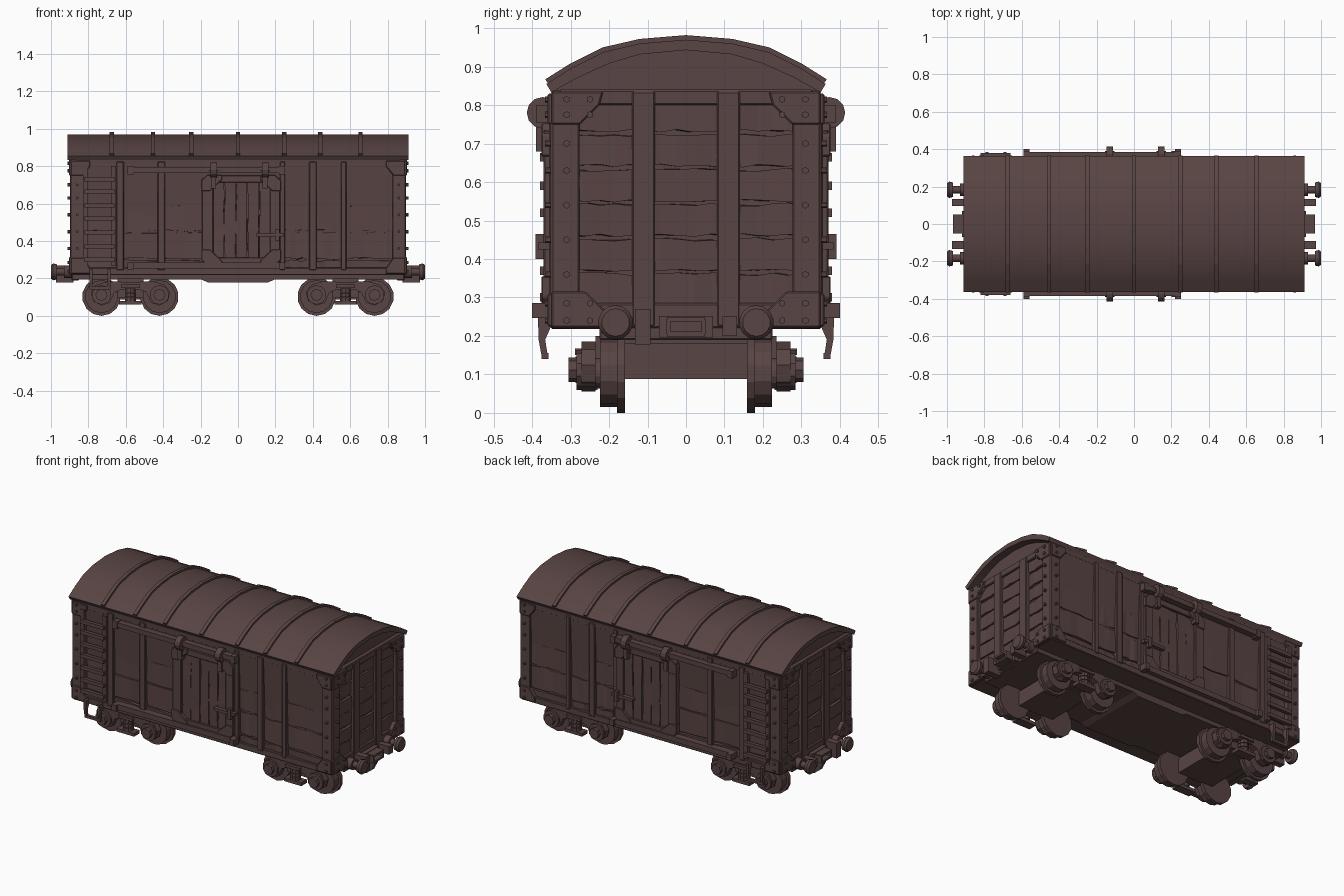
import bpy, bmesh, math, random
from mathutils import Matrix, Vector

if "Cube" in bpy.data.objects:
    bpy.data.objects.remove(bpy.data.objects["Cube"])

random.seed(4)
brown = bpy.data.materials.new("dark_brown")
brown.diffuse_color = (0.098, 0.058, 0.056, 1)
brown.use_nodes = True
brown.node_tree.nodes["Principled BSDF"].inputs["Base Color"].default_value = brown.diffuse_color
parts = []


class Part:
    """Collects simple shapes in one mesh; mirrored with a modifier."""
    def __init__(self, name, mirror="", bevel=0, smooth=False):
        self.bm = bmesh.new()
        self.name, self.mirror, self.bevel, self.smooth = name, mirror, bevel, smooth
        parts.append(self)

    def box(self, x0, x1, y0, y1, z0, z1):
        m = Matrix.Translation(((x0 + x1) / 2, (y0 + y1) / 2, (z0 + z1) / 2))
        m = m @ Matrix.Diagonal((x1 - x0, y1 - y0, z1 - z0, 1))
        bmesh.ops.create_cube(self.bm, size=1, matrix=m)

    def loft(self, rings):
        rings = [[self.bm.verts.new(c) for c in r] for r in rings]
        self.bm.faces.new(rings[0])
        self.bm.faces.new(rings[-1][::-1])
        for a, b in zip(rings, rings[1:]):
            for i in range(len(a)):
                j = (i + 1) % len(a)
                self.bm.faces.new((a[i], b[i], b[j], a[j]))

    def prism(self, axis, pts, lo, hi):
        self.loft([[tuple(p[:axis]) + (t,) + tuple(p[axis:]) for p in pts] for t in (lo, hi)])

    def plank(self, dims, length, depth, wob=0.006, n=5):
        """Board with wavy long edges; length and depth are axis numbers."""
        ends, wide, rings = (dims[0::2], dims[1::2]), 3 - length - depth, []
        for i in range(n + 1):
            ring = []
            for d, w in ((0, 0), (1, 0), (1, 1), (0, 1)):
                c = [0, 0, 0]
                c[length] = ends[0][length] + (ends[1][length] - ends[0][length]) * i / n
                c[depth] = ends[d][depth] + random.uniform(-wob, wob) * 0.6
                c[wide] = ends[w][wide] + random.uniform(-wob, wob)
                ring.append(c)
            rings.append(ring)
        self.loft(rings)

    def cyl(self, axis, c, lo, hi, r, n=12, r2=None):
        """Cylinder along an axis; c holds the two other coordinates."""
        pos = list(c)
        pos.insert(axis, (lo + hi) / 2)
        d = Vector([1.0 if i == axis else 0.0 for i in range(3)])
        rot = d.to_track_quat('Z', 'Y').to_matrix().to_4x4()
        bmesh.ops.create_cone(self.bm, cap_ends=True, segments=n, radius1=r, depth=hi - lo,
                              radius2=r if r2 is None else r2, matrix=Matrix.Translation(pos) @ rot)

    def done(self):
        bmesh.ops.recalc_face_normals(self.bm, faces=self.bm.faces[:])
        me = bpy.data.meshes.new(self.name)
        self.bm.to_mesh(me)
        self.bm.free()
        me.materials.append(brown)
        ob = bpy.data.objects.new(self.name, me)
        bpy.context.collection.objects.link(ob)
        if self.smooth:
            bpy.context.view_layer.objects.active = ob
            ob.select_set(True)
            bpy.ops.object.shade_smooth_by_angle(angle=math.radians(35))
            ob.select_set(False)
        if self.bevel:
            b = ob.modifiers.new("bevel", 'BEVEL')
            b.width, b.segments, b.limit_method = self.bevel, 1, 'ANGLE'
        if self.mirror:
            m = ob.modifiers.new("mirror", 'MIRROR')
            m.use_axis = ("X" in self.mirror, "Y" in self.mirror, False)
            m.use_mirror_merge = False


# Arched roof shell, ribs and body core with arched ends
half_out = [(.363, .855), (.30, .895), (.215, .938), (.12, .96), (0, .97)]
half_in = [(.350, .833), (.28, .872), (.20, .908), (.12, .932), (0, .943)]


def arc(half, dz=0.0):
    return [(y, z + dz) for y, z in half] + [(-y, z + dz) for y, z in half[-2::-1]]


Part("roof", smooth=True).prism(0, arc(half_out) + arc(half_in)[::-1], -.912, .912)
p = Part("roof_ribs")
for x in (-.675, -.455, -.25, 0, .247, .44, .655):
    rib = arc([(y * 1.008, z + .012) for y, z in half_out]) + arc(half_in, .012)[::-1]
    p.prism(0, rib, x - .011, x + .011)
Part("body_core").prism(0, [(-.322, .22), (.322, .22)] + arc(half_in, .004), -.865, .865)
# Underframe with a belly in the middle
p = Part("underframe")
p.box(-.88, .88, -.225, .225, .193, .23)
p.box(-.885, .885, -.343, .343, .218, .25)
p.prism(1, [(-.24, .215), (-.16, .178), (.16, .178), (.24, .215)], -.225, .225)
# Wall planks on sides and ends
p = Part("side_planks", "Y")
rows = (.245, .30, .45, .59, .72, .815)
for a, b in ((-.85, -.41), (-.41, .25), (.25, .40), (.40, .57), (.57, .85)):
    for z0, z1 in zip(rows, rows[1:]):
        j = random.uniform(-.004, .004)
        p.plank((a, b, -.338 + j, -.31, z0 + .006, z1 - .005), 0, 1)
p = Part("end_planks", "X")
for a, b in ((-.30, -.11), (-.11, .11), (.11, .30)):
    for i in range(6):
        z, j = .275 + i * .0905, random.uniform(-.004, .004)
        p.plank((.84, .877 + j, a, b, z + .005, z + .086), 1, 0, .005)
# Side frame: posts, rails, corner plates
p = Part("side_posts", "Y", .004)
for x, w in ((-.63, .02), (-.41, .02), (.238, .014), (.40, .02), (.565, .015)):
    p.box(x - w, x + w, -.356, -.31, .245, .825)
p.box(-.89, .89, -.352, -.31, .218, .258)
p.box(-.89, .89, -.349, -.31, .80, .838)
p = Part("side_corner_posts", "XY", .004)
p.box(.825, .893, -.352, -.31, .22, .83)
p.prism(1, [(.893, .225), (.79, .225), (.79, .255), (.83, .31), (.893, .31)], -.36, -.32)
p.prism(1, [(.893, .83), (.79, .83), (.79, .80), (.83, .75), (.893, .75)], -.36, -.32)
# End frame: corner posts, middle posts, gussets, beams
p = Part("end_posts", "XY", .004)
p.box(.84, .897, -.35, -.277, .22, .83)
p.box(.85, .895, -.14, -.08, .225, .835)
p.prism(0, [(-.35, .222), (-.21, .222), (-.21, .265), (-.26, .315), (-.35, .315)], .86, .904)
p.prism(0, [(-.35, .835), (-.215, .835), (-.225, .80), (-.275, .75), (-.35, .75)], .86, .904)
p = Part("end_beams", "X", .004)
p.box(.85, .89, -.33, .33, .80, .84)
p.box(.85, .893, -.33, .33, .22, .285)
p.box(.85, .89, -.225, .225, .19, .24)
# Rivets on posts
p = Part("rivets", "XY")
for z in (.24, .285, .36, .45, .54, .63, .70, .775, .815):
    p.cyl(1, (.86, z), -.367, -.345, .008, 6)
    p.cyl(0, (-.31, z), .89, .912, .009, 6)
    if z in (.24, .285, .775, .815):
        p.cyl(0, (-.25, z), .89, .912, .009, 6)
# Sliding door with vertical boards, frame, latch
p = Part("door_boards", "Y")
for i in range(5):
    x = -.135 + i * .062
    p.plank((x + .002, x + .060, -.356 - random.uniform(0, .005), -.32, .30, .72), 2, 1, .003)
p = Part("door_frame", "Y", .003)
for a, b in ((-.192, -.132), (.172, .225)):
    p.box(a, b, -.37, -.32, .30, .735)
for a, b in ((.272, .312), (.712, .75)):
    p.box(-.17, .20, -.37, -.32, a, b)
for s, x in ((1, -.196), (-1, .229)):
    for t, z in ((1, .27), (-1, .752)):
        p.prism(1, [(x + s * a, z + t * b) for a, b in ((.03, 0), (.11, 0), (.11, .025),
                    (.045, .085), (0, .085), (0, .03))], -.376, -.34)
p = Part("door_latch", "Y")
p.box(.10, .245, -.384, -.345, .425, .443)
p.box(.20, .222, -.391, -.345, .40, .465)
# Door rails and rollers
p = Part("door_rails", "Y")
p.box(-.58, .24, -.385, -.33, .765, .795)
p.box(-.59, .24, -.382, -.33, .252, .285)
for x in (-.575, .235):
    p.box(x - .015, x + .015, -.39, -.33, .755, .80)
    p.box(x - .015, x + .015, -.40, -.33, .247, .285)
p = Part("door_rollers", "Y")
for x in (-.13, .145):
    p.cyl(0, (-.373, .78), x - .018, x + .018, .041)
    p.cyl(0, (-.373, .78), x - .026, x + .026, .016, 8)
    p.box(x - .013, x + .013, -.39, -.34, .68, .77)
# Ladder and foot stirrup at the left corner of both sides
p = Part("ladder", "Y")
for x in (-.815, -.665):
    p.box(x - .013, x + .013, -.366, -.32, .27, .80)
for z in (.30, .37, .445, .52, .59, .665, .73):
    p.box(-.82, -.66, -.38, -.358, z - .011, z + .011)
p = Part("foot_stirrup", "Y")
bend = [(-.34, .25), (-.385, .25), (-.383, .19), (-.374, .14), (-.358, .14), (-.366, .19)]
for x in (-.785, -.69):
    p.prism(0, bend, x - .008, x + .008)
p.box(-.79, -.685, -.376, -.357, .14, .156)
# Buffers, coupler and brackets
p = Part("buffers", "XY", smooth=True)
for a, b, r, r2 in ((.87, .93, .034, .034), (.92, .975, .02, .02),
                    (.968, .988, .04, .045), (.988, 1.0, .045, .036)):
    p.cyl(0, (-.183, .235), a, b, r, 14, r2)
p = Part("coupler", "X")
p.box(.88, .92, -.07, .07, .196, .252)
for s in (-1, 1):
    p.box(.915, .968, -.05, .05, .224 + s * .019 - .006, .224 + s * .019 + .006)
    p.box(.915, .968, s * .046 - .006, s * .046 + .006, .205, .243)
p.box(.88, .972, -.133, -.092, .178, .27)
p.box(.88, .972, .095, .133, .20, .25)
# Wheels, cross beams and bogie side frames
p, q, f = Part("wheels", "XY"), Part("bogie_cross_beams", "X"), Part("bogie_side_frames", "XY")
c = .575
q.box(c - .12, c + .12, -.165, .165, .088, .18)
q.box(c - .07, c + .07, -.235, .235, .095, .20)
half = [(0, .18), (.12, .185), (.185, .165), (.212, .125), (.20, .08), (.155, .055),
        (.11, .07), (.085, .125), (.05, .14)]
f.prism(1, [(c + x, z) for x, z in half] + [(c - x, z) for x, z in half[:0:-1]], -.272, -.235)
f.box(c - .06, c + .06, -.285, -.23, .06, .08)
f.box(c - .05, c + .05, -.288, -.225, .15, .168)
for i in range(3):
    f.cyl(2, (c, -.255), .078 + i * .024, .098 + i * .024, .032, 10)
for x in (.42, .73):
    for a, b, r in ((-.223, -.178, .088), (-.18, -.158, .103), (-.245, -.22, .04)):
        p.cyl(1, (x, .103), a, b, r, 14)
    f.cyl(1, (x, .112), -.285, -.235, .052, 10)
    f.cyl(1, (x, .112), -.306, -.28, .032, 8)
for part in parts:
    part.done()
